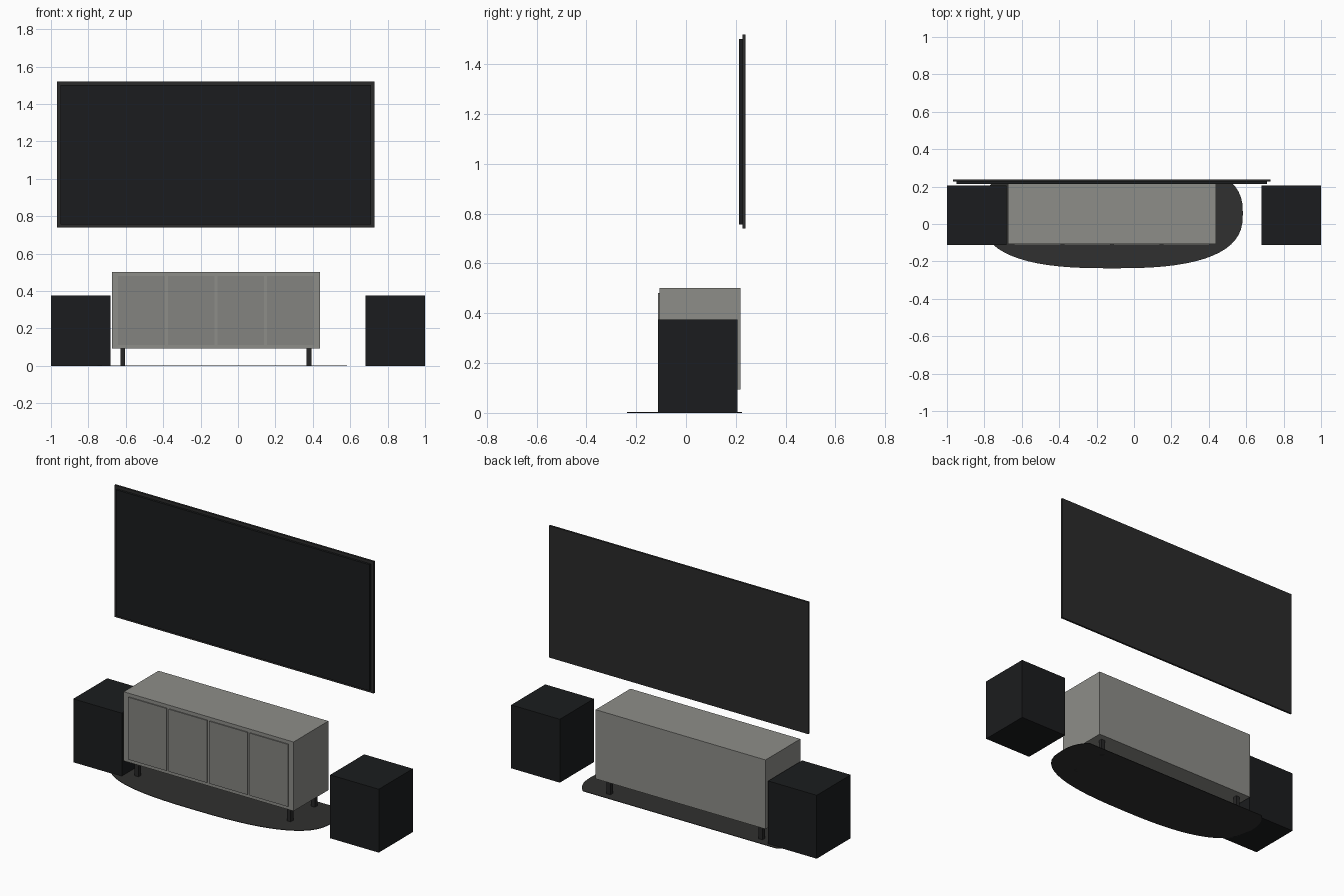
import bpy, bmesh, math

if "Cube" in bpy.data.objects:
    bpy.data.objects.remove(bpy.data.objects["Cube"])

def material(name, rgb):
    m = bpy.data.materials.new(name)
    m.diffuse_color = (*rgb, 1)
    m.use_nodes = True
    m.node_tree.nodes["Principled BSDF"].inputs["Base Color"].default_value = m.diffuse_color
    return m

GREY = material("cabinet_grey", (0.27, 0.27, 0.25))
DOOR = material("door_grey", (0.23, 0.23, 0.215))
BLACK = material("black", (0.011, 0.012, 0.013))
FRAME = material("frame_black", (0.024, 0.024, 0.024))
RUG = material("rug_charcoal", (0.03, 0.03, 0.029))
LEG = material("leg_dark", (0.02, 0.02, 0.02))

def finish(name, bm, mat):
    me = bpy.data.meshes.new(name)
    bmesh.ops.recalc_face_normals(bm, faces=bm.faces)
    bm.to_mesh(me)
    bm.free()
    me.materials.append(mat)
    ob = bpy.data.objects.new(name, me)
    bpy.context.collection.objects.link(ob)
    return ob

def box(name, x, y, z, mat):
    """Box from (min, max) ranges on each axis."""
    bm = bmesh.new()
    bmesh.ops.create_cube(bm, size=1)
    for v in bm.verts:
        v.co = [r[0] + (c + 0.5) * (r[1] - r[0]) for r, c in zip((x, y, z), v.co)]
    return finish(name, bm, mat)

CX, CY = -0.118, 0.057  # cabinet centre

# Wall screen: thin panel in front of a slightly larger back frame
box("screen_frame", (-0.967, 0.73), (0.226, 0.238), (0.74, 1.52), FRAME)
box("screen_panel", (-0.948, 0.711), (0.213, 0.228), (0.756, 1.502), BLACK)

# Speakers
for side, x in (("left", (-1, -0.682)), ("right", (0.682, 1))):
    box(f"{side}_speaker", x, (-0.112, 0.206), (0, 0.375), BLACK)

# Cabinet body
box("cabinet_body", (CX - 0.556, CX + 0.556), (-0.106, 0.219), (0.093, 0.502), GREY)

# Four doors standing slightly proud of the front
PITCH = 0.265
for i in range(4):
    c = CX + (i - 1.5) * PITCH
    box(f"door_{i + 1}", (c - 0.125, c + 0.125), (-0.112, -0.104), (0.112, 0.481), DOOR)

# Square legs
for sx in (-1, 1):
    for sy, row in ((-1, "front"), (1, "back")):
        x, y, h = CX + sx * 0.498, CY + sy * 0.113, 0.0125
        box(f"{row}_leg_{'left' if sx < 0 else 'right'}",
            (x - h, x + h), (y - h, y + h), (0, 0.095), LEG)

# Rug: flat rounded oval, cut straight along the wall
N, RX, RY, BACK = 2.65, 0.70, 0.294, 0.225
bm = bmesh.new()
ring = []
for i in range(64):
    a = math.tau * i / 64
    c, s = math.cos(a), math.sin(a)
    ring.append(bm.verts.new((CX + RX * math.copysign(abs(c) ** (2 / N), c),
                              CY + RY * math.copysign(abs(s) ** (2 / N), s), 0)))
face = bm.faces.new(ring)
top = bmesh.ops.extrude_face_region(bm, geom=[face])["geom"]
for v in top:
    if isinstance(v, bmesh.types.BMVert):
        v.co.z = 0.003
cut = bmesh.ops.bisect_plane(bm, geom=bm.verts[:] + bm.edges[:] + bm.faces[:],
                             plane_co=(0, BACK, 0), plane_no=(0, 1, 0), clear_outer=True)
bmesh.ops.holes_fill(bm, edges=[e for e in bm.edges if e.is_boundary])
finish("rug", bm, RUG)
